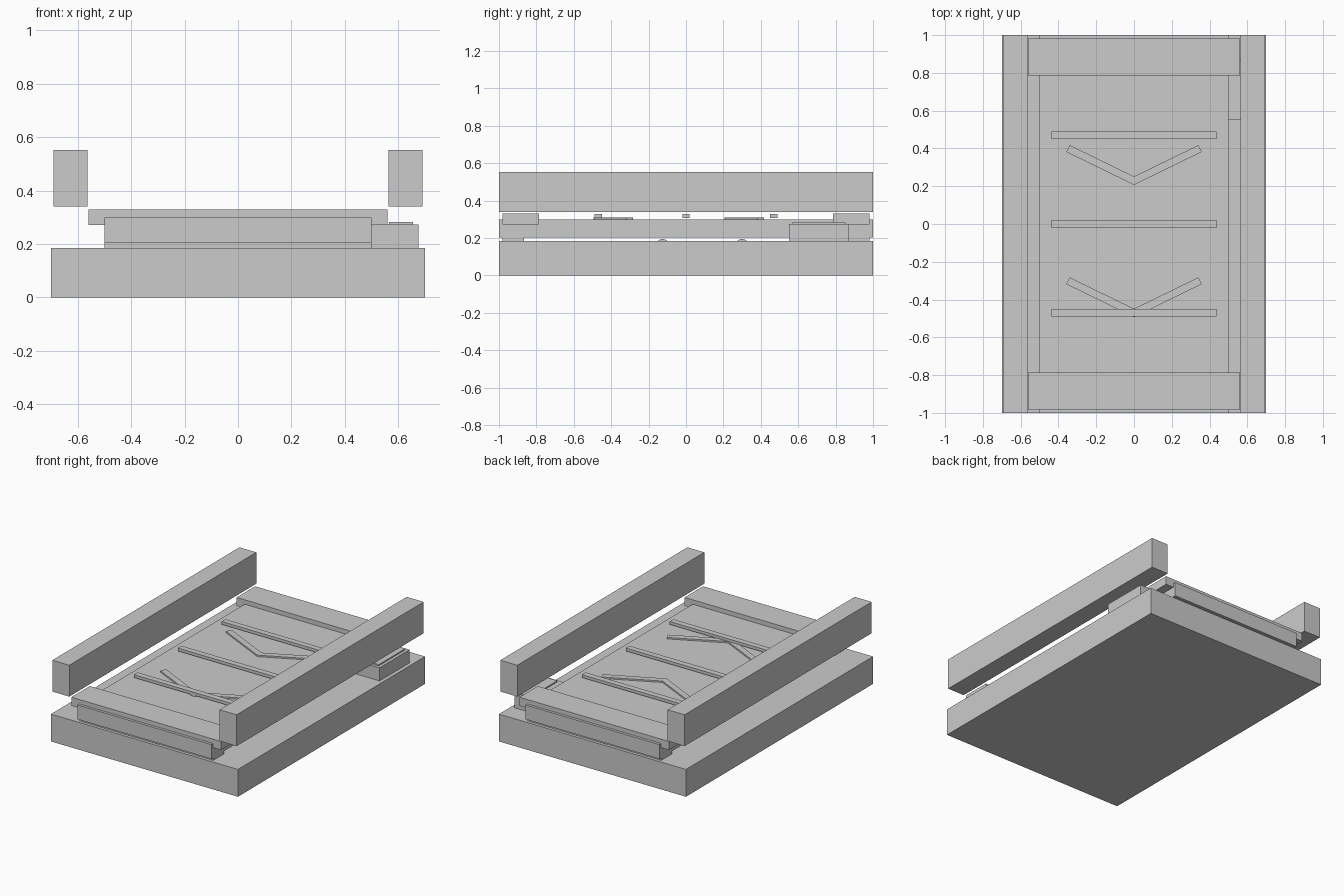
import bpy
from math import radians, pi

if "Cube" in bpy.data.objects:
    bpy.data.objects.remove(bpy.data.objects["Cube"])


def box(name, x, y, z, angle=0.0):
    """Axis-aligned box from (min, max) ranges, optionally turned about z."""
    bpy.ops.mesh.primitive_cube_add(
        size=1,
        location=(sum(x) / 2, sum(y) / 2, sum(z) / 2),
        rotation=(0, 0, angle))
    ob = bpy.context.object
    ob.name = name
    ob.scale = (x[1] - x[0], y[1] - y[0], z[1] - z[0])
    bpy.ops.object.transform_apply(location=False, rotation=False, scale=True)
    return ob


# Base slab and belt
box("base", (-0.7, 0.7), (-1, 1), (0, 0.185))
box("belt", (-0.5, 0.5), (-1, 1), (0.203, 0.3))

# Side rails
box("rail_left", (-0.69, -0.563), (-1, 1), (0.34, 0.552))
box("rail_right", (0.563, 0.69), (-1, 1), (0.34, 0.552))

# End covers and the supports under the belt ends
for s, end in ((-1, "front"), (1, "back")):
    box("end_cover_" + end, (-0.56, 0.56), sorted((s * 0.785, s * 0.982)), (0.272, 0.33))
    box("belt_support_" + end, (-0.5, 0.5), sorted((s * 0.865, s * 0.98)), (0.18, 0.203))

# Cross slats on the belt
for y in (-0.47, 0.0, 0.47):
    box("slat", (-0.437, 0.437), (y - 0.02, y + 0.02), (0.308, 0.328))

# Direction chevrons, two arms each
for y in (0.312, -0.388):
    for s in (-1, 1):
        box("chevron_arm", (s * 0.17 - 0.2, s * 0.17 + 0.2), (y - 0.02, y + 0.02),
            (0.299, 0.31), s * radians(26))

# Small rollers half sunk in the base
for y in (-0.125, 0.3):
    bpy.ops.mesh.primitive_cylinder_add(vertices=16, radius=0.035, depth=0.95,
                                        location=(0, y, 0.16), rotation=(0, pi / 2, 0))
    bpy.context.object.name = "roller"
    bpy.ops.object.shade_smooth_by_angle()

# Drive housing with its lid
box("drive_housing", (0.495, 0.675), (0.55, 0.87), (0.185, 0.274))
box("drive_lid", (0.565, 0.655), (0.57, 0.852), (0.274, 0.283))
